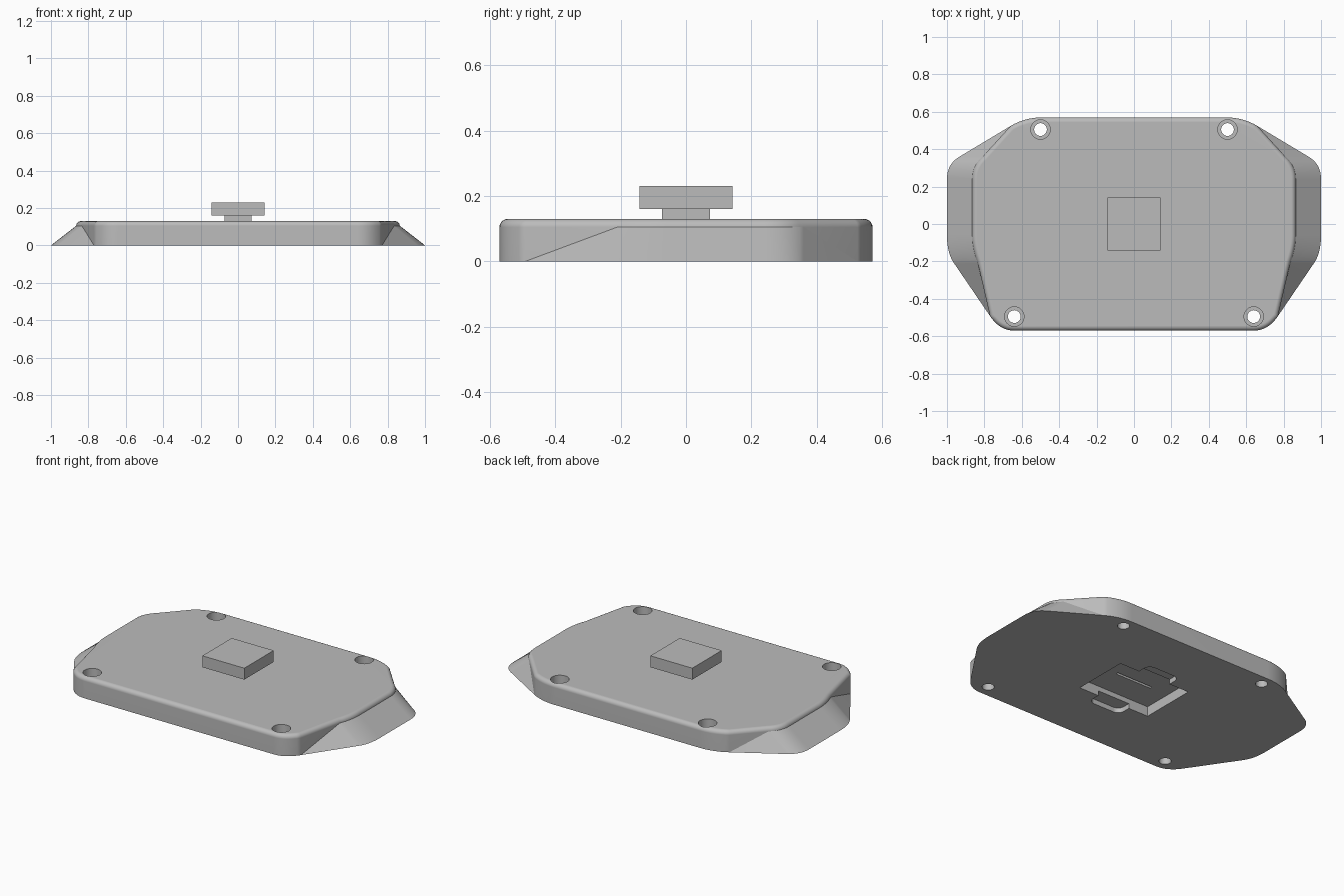
import bpy, bmesh, math
from mathutils import Vector

if "Cube" in bpy.data.objects:
    bpy.data.objects.remove(bpy.data.objects["Cube"])

grey = bpy.data.materials.new("plain grey")
grey.diffuse_color = (0.5, 0.5, 0.5, 1)
grey.use_nodes = True
grey.node_tree.nodes["Principled BSDF"].inputs["Base Color"].default_value = grey.diffuse_color

def make_object(name, bm):
    bmesh.ops.recalc_face_normals(bm, faces=bm.faces[:])
    me = bpy.data.meshes.new(name)
    bm.to_mesh(me)
    bm.free()
    me.materials.append(grey)
    ob = bpy.data.objects.new(name, me)
    bpy.context.collection.objects.link(ob)
    return ob

def box(name, x, y, z0, z1):
    bm = bmesh.new()
    bmesh.ops.create_cube(bm, size=1)
    for v in bm.verts:
        v.co = (v.co.x * 2 * x, v.co.y * 2 * y, z0 + (v.co.z + 0.5) * (z1 - z0))
    return make_object(name, bm)

def cylinder(name, x, y, r, z0, z1):
    bm = bmesh.new()
    bmesh.ops.create_cone(bm, cap_ends=True, segments=40, radius1=r, radius2=r, depth=z1 - z0)
    bmesh.ops.translate(bm, verts=bm.verts[:], vec=(x, y, (z0 + z1) / 2))
    return make_object(name, bm)

def activate(ob):
    bpy.ops.object.select_all(action='DESELECT')
    ob.select_set(True)
    bpy.context.view_layer.objects.active = ob

def cut(ob, cutter):
    m = ob.modifiers.new("cut", 'BOOLEAN')
    m.operation, m.solver, m.object = 'DIFFERENCE', 'EXACT', cutter
    activate(ob)
    bpy.ops.object.modifier_apply(modifier=m.name)
    bpy.data.objects.remove(cutter)

# Outline: rounded corners as (start, control, end), right half then mirrored
def outline(corners, n=8):
    pts = []
    for a, c, b in corners:
        a, c, b = Vector(a), Vector(c), Vector(b)
        for i in range(n + 1):
            t = i / n
            pts.append(a * (1 - t) ** 2 + c * 2 * t * (1 - t) + b * t * t)
    return pts + [Vector((-p.x, p.y)) for p in reversed(pts)]

def inset(pts, d):
    out, n = [], len(pts)
    for i, p in enumerate(pts):
        e1 = (p - pts[i - 1]).normalized()
        e2 = (pts[(i + 1) % n] - p).normalized()
        t = (e1 + e2).normalized()
        out.append(p + Vector((-t.y, t.x)) * d)
    return out

front = ((0.64, -0.57), (0.718, -0.57), (0.77, -0.492))
back = ((0.66, 0.524), (0.583, 0.57), (0.49, 0.57))
bottom = outline([front, ((0.962, -0.21), (1, -0.156), (1, -0.06)),
                  ((1, 0.24), (1, 0.32), (0.935, 0.359)), back])
upper = outline([front, ((0.835, -0.21), (0.865, -0.13), (0.865, -0.06)),
                 ((0.865, 0.24), (0.865, 0.31), (0.81, 0.36)), back])

# Housing plate: sloped ends, rounded top edge
R, TOP, STEPS = 0.025, 0.13, 5
levels = [(bottom, 0), (upper, TOP - R)]
for k in range(1, STEPS + 1):
    a = k / STEPS * math.pi / 2
    levels.append((inset(upper, R * (1 - math.cos(a))), TOP - R + R * math.sin(a)))
bm = bmesh.new()
rings = [[bm.verts.new((p.x, p.y, z)) for p in pts] for pts, z in levels]
count = len(bottom)
for k in range(len(rings) - 1):
    lo, hi = rings[k], rings[k + 1]
    for i in range(count):
        j = (i + 1) % count
        wi = (lo[i].co - hi[i].co).xy.length
        wj = (lo[j].co - hi[j].co).xy.length
        if k or abs(wi - wj) < 0.001:
            bm.faces.new((lo[i], lo[j], hi[j], hi[i]))
        elif wi < wj:      # corner facet opening towards the end
            bm.faces.new((lo[i], lo[j], hi[j]))
            bm.faces.new((lo[i], hi[j], hi[i]))
        else:
            bm.faces.new((lo[i], lo[j], hi[i]))
            bm.faces.new((lo[j], hi[j], hi[i]))
bm.faces.new(rings[0][::-1])
bm.faces.new(rings[-1])
plate = make_object("housing_plate", bm)

# Counterbored screw holes
for s in (-1, 1):
    for x, y in ((0.5, 0.505), (0.64, -0.495)):
        cut(plate, cylinder("bore", s * x, y, 0.034, -0.1, 0.3))
        cut(plate, cylinder("counterbore", s * x, y, 0.052, 0.05, 0.3))

# Underside pocket, rounded side recesses and thin slot
cut(plate, box("pocket", 0.245, 0.175, -0.1, 0.06))
tabs = box("tabs", 0.11, 0.26, -0.1, 0.03)
bm = bmesh.new()
bm.from_mesh(tabs.data)
upright = [e for e in bm.edges if abs(e.verts[0].co.z - e.verts[1].co.z) > 0.05]
bmesh.ops.bevel(bm, geom=upright, offset=0.04, segments=6, profile=0.5, affect='EDGES')
bm.to_mesh(tabs.data)
bm.free()
cut(plate, tabs)
cut(plate, box("slot", 0.123, 0.008, -0.1, 0.09))

activate(plate)
bpy.ops.object.shade_smooth_by_angle(angle=math.radians(25))
wn = plate.modifiers.new("weighted", 'WEIGHTED_NORMAL')
wn.keep_sharp = True

# Mount on top: stem and square head
box("mount_stem", 0.073, 0.073, 0.125, 0.165)
box("mount_head", 0.142, 0.142, 0.16, 0.23)
